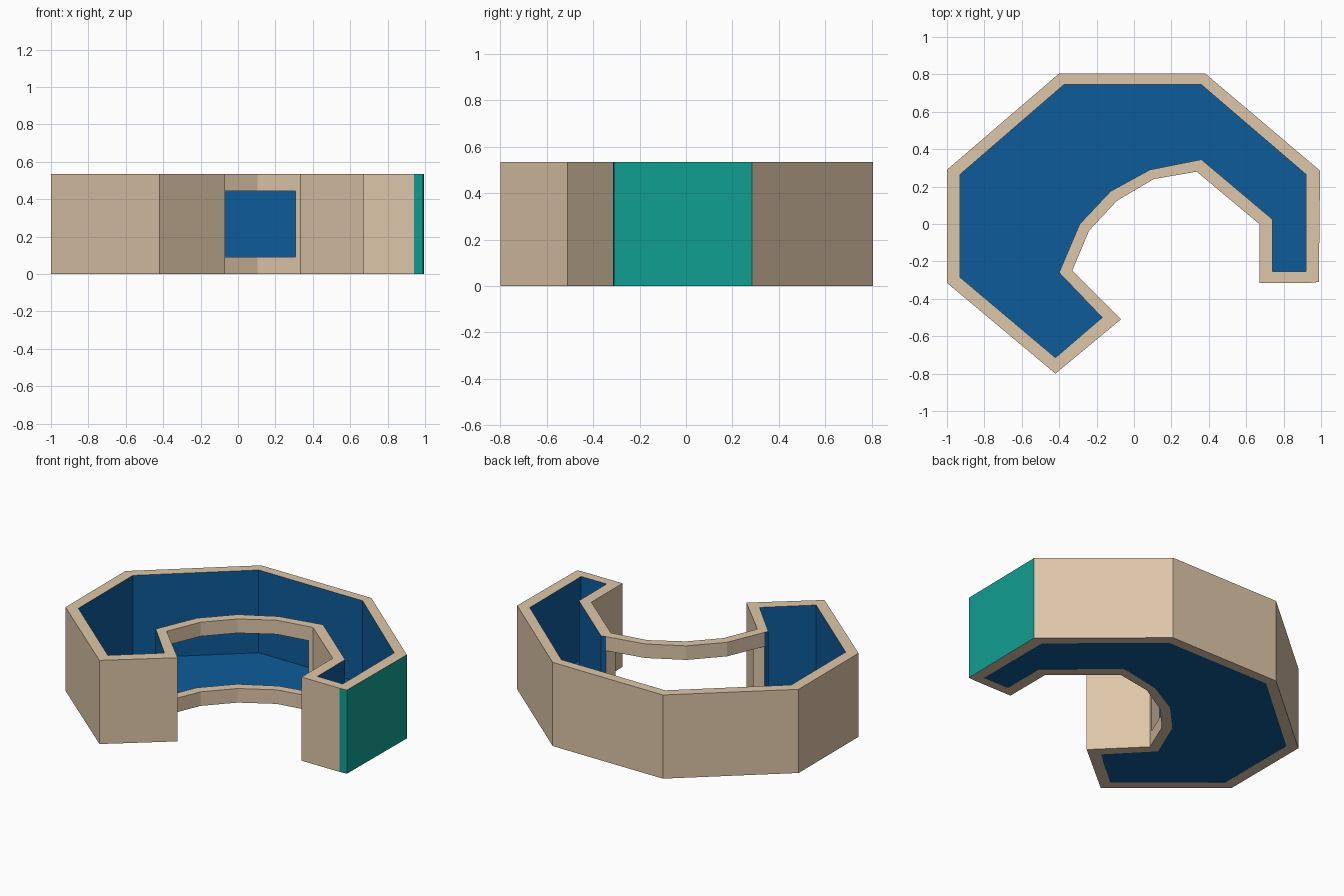
import bpy, bmesh

if "Cube" in bpy.data.objects:
    bpy.data.objects.remove(bpy.data.objects["Cube"])


def material(name, rgb):
    lin = [c / 255 / 12.92 if c < 10 else ((c / 255 + 0.055) / 1.055) ** 2.4 for c in rgb]
    m = bpy.data.materials.new(name)
    m.diffuse_color = (*lin, 1)
    m.use_nodes = True
    m.node_tree.nodes["Principled BSDF"].inputs["Base Color"].default_value = m.diffuse_color
    return m


TAN = material("tan", (222, 198, 169))
BLUE = material("deep_blue", (13, 91, 153))
TEAL = material("teal", (17, 158, 146))
MATS = (TAN, BLUE, TEAL)
H = 0.535


def finish(name, bm):
    bmesh.ops.recalc_face_normals(bm, faces=bm.faces)
    me = bpy.data.meshes.new(name)
    bm.to_mesh(me)
    bm.free()
    for m in MATS:
        me.materials.append(m)
    ob = bpy.data.objects.new(name, me)
    bpy.context.collection.objects.link(ob)


def wall(name, path, z0, z1, inside=0, accent=()):
    """Wall strip along a path of (outer point, inner point) pairs."""
    bm = bmesh.new()
    rings = [[bm.verts.new((*p, z)) for p, z in ((o, z0), (o, z1), (i, z1), (i, z0))]
             for o, i in path]
    for n, (a, b) in enumerate(zip(rings, rings[1:])):
        for k in range(4):
            f = bm.faces.new((a[k], a[(k + 1) % 4], b[(k + 1) % 4], b[k]))
            if k == 2:
                f.material_index = inside
            elif k == 0 and n in accent:
                f.material_index = 2
    bm.faces.new(rings[0])
    bm.faces.new(rings[-1][::-1])
    finish(name, bm)


# C-shaped plan: closed part, from the left of the opening round to its right
left_jamb = ((-0.32, -0.225), (-0.39, -0.235))
right_jamb = ((0.307, 0.275), (0.33, 0.339))
shell = [left_jamb,
         ((-0.33, -0.25), (-0.40, -0.26)), ((-0.07, -0.51), (-0.17, -0.50)),
         ((-0.42, -0.80), (-0.42, -0.715)), ((-1.0, -0.315), (-0.93, -0.285)),
         ((-1.0, 0.29), (-0.93, 0.265)), ((-0.40, 0.805), (-0.375, 0.745)),
         ((0.38, 0.805), (0.36, 0.745)), ((0.995, 0.285), (0.92, 0.265)),
         ((0.988, -0.31), (0.92, -0.255)), ((0.94, -0.315), (0.90, -0.255)),
         ((0.67, -0.315), (0.74, -0.255)), ((0.67, 0.0), (0.74, 0.025)),
         ((0.335, 0.28), (0.36, 0.345)), right_jamb]
# Curved opening facing the courtyard
curve = [right_jamb, ((0.105, 0.24), (0.085, 0.29)), ((-0.09, 0.125), (-0.125, 0.175)),
         ((-0.24, -0.035), (-0.29, 0.0)), left_jamb]

wall("outer_wall", shell, 0, H, inside=1, accent=(8, 9))
wall("window_sill", curve, 0, 0.09)
wall("window_lintel", curve, 0.445, H)

# Floor filling the inside of the walls
bm = bmesh.new()
pts = [i for o, i in shell + curve[1:-1]]
base = bm.faces.new([bm.verts.new((*p, 0.001)) for p in pts])
ext = bmesh.ops.extrude_face_region(bm, geom=[base], use_keep_orig=True)
for v in ext["geom"]:
    if isinstance(v, bmesh.types.BMVert):
        v.co.z = 0.006
for f in bm.faces:
    f.material_index = 1
finish("floor", bm)
